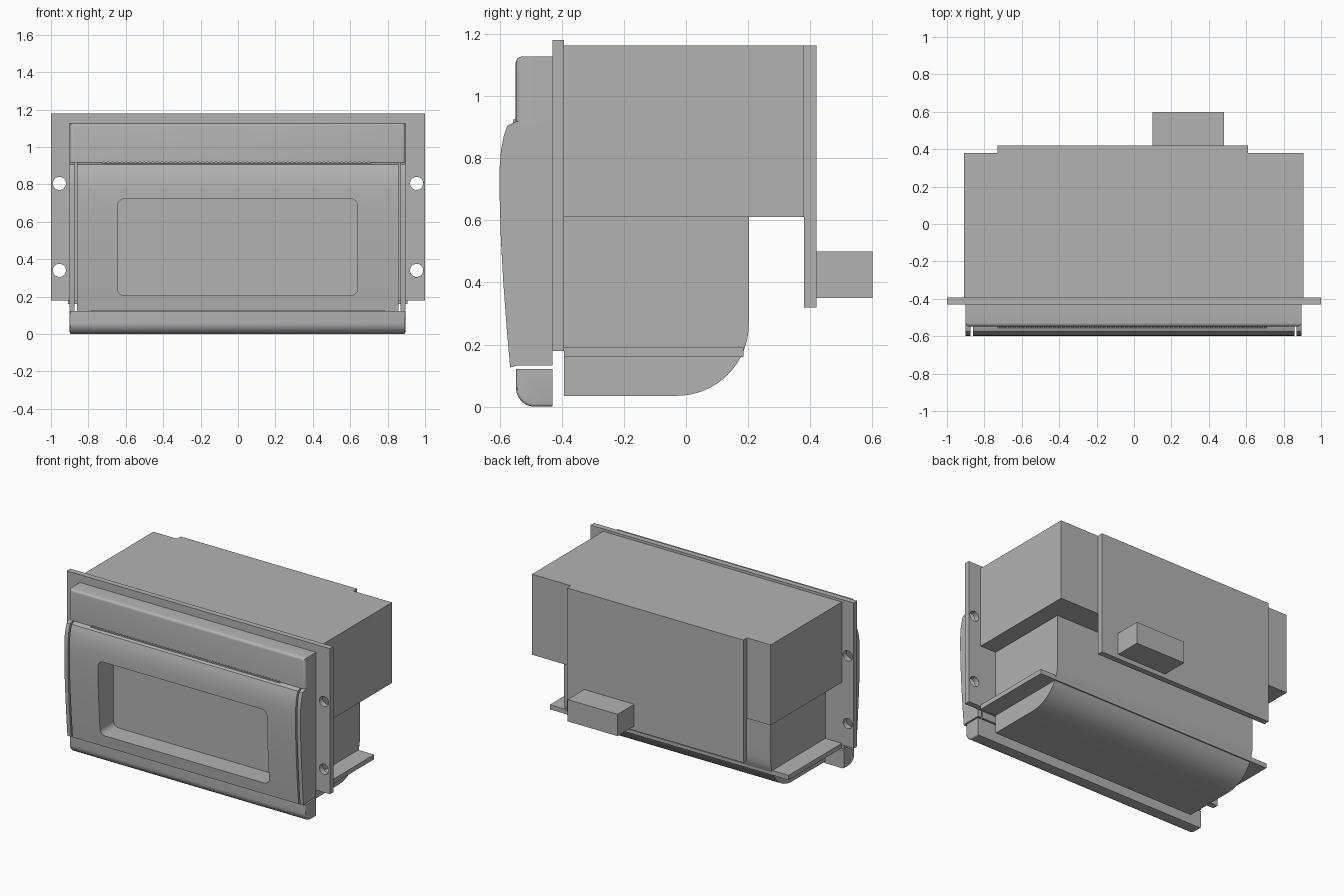
import bpy, bmesh
from math import cos, sin, pi, radians
from mathutils import Vector, Matrix

cube = bpy.data.objects.get("Cube")
if cube:
    bpy.data.objects.remove(cube, do_unlink=True)

grey = bpy.data.materials.new("plain grey")
grey.use_nodes = True
COLOUR = (0.45, 0.45, 0.45, 1)
grey.diffuse_color = COLOUR
grey.node_tree.nodes["Principled BSDF"].inputs["Base Color"].default_value = COLOUR


def finish(name, bm):
    bmesh.ops.recalc_face_normals(bm, faces=bm.faces[:])
    mesh = bpy.data.meshes.new(name)
    bm.to_mesh(mesh)
    bm.free()
    mesh.materials.append(grey)
    ob = bpy.data.objects.new(name, mesh)
    bpy.context.collection.objects.link(ob)
    return ob


def activate(ob):
    bpy.ops.object.select_all(action='DESELECT')
    ob.select_set(True)
    bpy.context.view_layer.objects.active = ob


def smooth(ob):
    activate(ob)
    bpy.ops.object.shade_smooth_by_angle(angle=radians(30))


def bevel(bm, rule, size, segments=4):
    edges = [e for e in bm.edges if rule(e.verts[0].co, e.verts[1].co)]
    bmesh.ops.bevel(bm, geom=edges, offset=size, segments=segments,
                    profile=0.5, affect='EDGES')


def prism(points, x0, x1):
    """Side profile of (y, z) points, drawn out along x."""
    bm = bmesh.new()
    face = bm.faces.new([bm.verts.new((x0, y, z)) for y, z in points])
    out = bmesh.ops.extrude_face_region(bm, geom=[face])["geom"]
    verts = [v for v in out if isinstance(v, bmesh.types.BMVert)]
    bmesh.ops.translate(bm, verts=verts, vec=(x1 - x0, 0, 0))
    return bm


def block(x0, x1, y0, y1, z0, z1):
    return prism([(y0, z0), (y1, z0), (y1, z1), (y0, z1)], x0, x1)


def arc(cy, cz, ry, rz, start, end, steps):
    angles = [radians(start + (end - start) * i / steps) for i in range(steps + 1)]
    return [(cy + ry * cos(a), cz + rz * sin(a)) for a in angles]


def cut(ob, bm):
    cutter = finish("cutter", bm)
    cutter.hide_render = True
    mod = ob.modifiers.new("cut", 'BOOLEAN')
    mod.object = cutter
    mod.solver = 'EXACT'
    activate(ob)
    bpy.ops.object.modifier_apply(modifier=mod.name)
    bpy.data.objects.remove(cutter, do_unlink=True)


# Mounting flange with four screw holes
FRONT, BACK = -0.43, -0.392
flange = finish("mounting_flange", block(-1, 1, FRONT, BACK, 0.18, 1.18))
for x in (-0.955, 0.955):
    for z in (0.34, 0.805):
        hole = bmesh.new()
        place = Matrix.Translation((x, FRONT, z)) @ Matrix.Rotation(pi / 2, 4, 'X')
        bmesh.ops.create_cone(hole, cap_ends=True, segments=32, radius1=0.035,
                              radius2=0.035, depth=0.2, matrix=place)
        cut(flange, hole)
smooth(flange)

# Housing, rear plate and connector
finish("upper_housing", block(-0.91, 0.905, BACK, 0.38, 0.61, 1.163))
finish("rear_plate", block(-0.73, 0.61, 0.38, 0.42, 0.32, 1.163))
finish("rear_connector", block(0.10, 0.48, 0.42, 0.60, 0.35, 0.50))
finish("side_ledge", block(-0.91, 0.905, BACK, 0.185, 0.16, 0.192))

# Lower housing with a rounded underside at the rear
profile = [(BACK, 0.61), (BACK, 0.035)]
profile += arc(-0.03, 0.265, 0.232, 0.23, -90, 0, 16) + [(0.202, 0.61)]
smooth(finish("lower_housing", prism(profile, -0.785, 0.785)))

# Top bar of the bezel, rounded on its front and end edges
bar = block(-0.9, 0.895, -0.548, FRONT, 0.915, 1.127)
bevel(bar, lambda a, b: min(a.y, b.y) < -0.5 and max(a.z, b.z) > 1
      and max(a.y, b.y) < -0.5, 0.02)
smooth(finish("top_bar", bar))

# Bottom bar with a rounded lower lip
lip = [(FRONT, 0.122), (-0.547, 0.122)]
lip += arc(-0.487, 0.06, 0.06, 0.06, 180, 270, 10) + [(FRONT, 0)]
bar = prism(lip, -0.9, 0.895)
bevel(bar, lambda a, b: abs(a.x - b.x) < 0.01 and min(a.z, b.z) < 0.1
      and max(a.y, b.y) < FRONT + 0.01 and min(a.y, b.y) < -0.44, 0.01, 3)
smooth(finish("bottom_bar", bar))

# Bulging door and matching side strips, separated by narrow grooves
bulge = [(FRONT, 0.915), (FRONT, 0.132), (-0.546, 0.132), (-0.566, 0.126),
         (-0.577, 0.25), (-0.588, 0.4), (-0.596, 0.54), (-0.6, 0.68),
         (-0.6, 0.77), (-0.595, 0.83), (-0.587, 0.87), (-0.575, 0.905),
         (-0.545, 0.918)]
door = finish("door", prism(bulge, -0.862, 0.857))
window = block(-0.645, 0.64, -0.7, -0.4, 0.205, 0.723)
bevel(window, lambda a, b: abs(a.y - b.y) > 0.1, 0.04, 6)
cut(door, window)
smooth(door)
for side, x0, x1 in (("right", -0.9, -0.873), ("left", 0.868, 0.895)):
    smooth(finish(side + "_strip", prism(bulge, x0, x1)))

# Row of small teeth along the top of the door
teeth = bmesh.new()
COUNT, START, END = 60, -0.73, 0.71
step = (END - START) / COUNT
for i in range(COUNT):
    x = START + i * step
    corners = [(x, 0.905), (x + step, 0.905), (x + step, 0.914),
               (x + step / 2, 0.925), (x, 0.914)]
    face = teeth.faces.new([teeth.verts.new((px, -0.557, pz)) for px, pz in corners])
    out = bmesh.ops.extrude_face_region(teeth, geom=[face])["geom"]
    bmesh.ops.translate(teeth, vec=(0, 0.012, 0),
                        verts=[v for v in out if isinstance(v, bmesh.types.BMVert)])
finish("vent_teeth", teeth)
